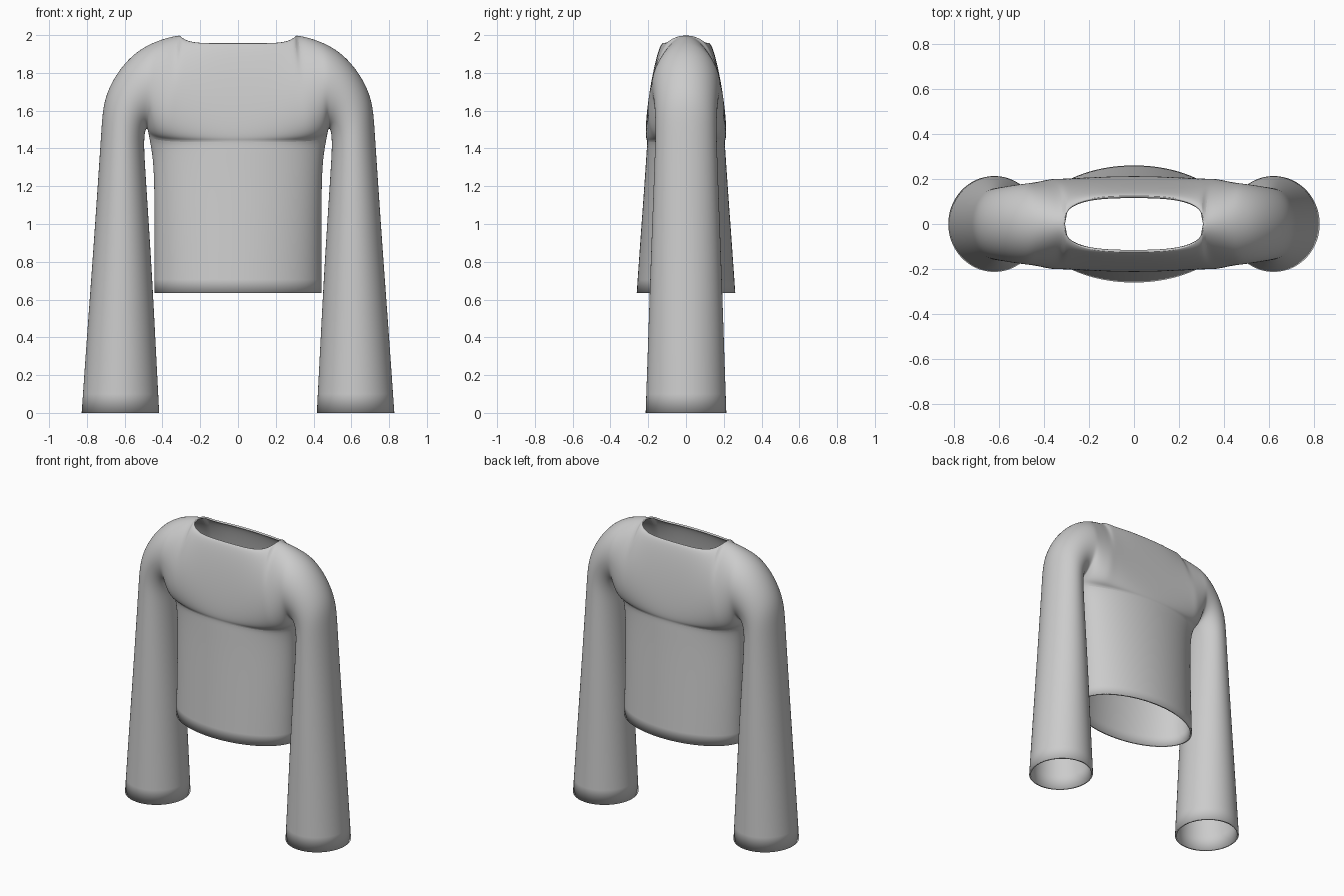
import bpy, bmesh
from math import sin, cos, pi

cube = bpy.data.objects.get("Cube")
if cube:
    bpy.data.objects.remove(cube)

COLS, NECK_COLS, ROWS = 10, 6, 12


def mix(a, b, t):
    return a + (b - a) * t


def top_edge(u):
    """Neckline from centre to side, then the shoulder ridge out to the sleeve."""
    n = NECK_COLS / COLS
    if u <= n:
        a = u / n * pi / 2
        x = 0.312 * sin(a) ** 0.7
        return x, 0.125 * max(cos(a), 0) ** 0.7, 1.957 + 0.043 * (x / 0.312) ** 8
    t = (u - n) / (1 - n)
    return mix(0.312, 0.47, t), 0.0, 2.0 - 0.048 * t ** 1.5


def body_ring(u, half_width, depth, z):
    return half_width * sin(u * pi / 2), depth * max(cos(u * pi / 2), 0), z


def yoke_point(u, v):
    """Upper body between the neckline and the chest line."""
    top = top_edge(u)
    low = body_ring(u, 0.478, 0.205, 1.44 + 0.06 * u ** 4)
    c = (1 - cos(pi * v)) / 2
    x, y, z = (mix(a, b, c) for a, b in zip(top, low))
    bulge = mix(0.193, 0.183, u * u) - (top[1] + low[1]) / 2
    return x, -(y + bulge * sin(pi * v)), z


# Torso rings below the chest: half width, depth, height
torso = [(0.458, 0.209, 1.39), (0.449, 0.214, 1.31), (0.444, 0.223, 1.18),
         (0.443, 0.242, 0.92), (0.445, 0.262, 0.635)]
# Sleeve rings: outer x, outer z, inner x, inner z, depth
sleeve = [(0.53, 1.918, 0.482, 1.503, 0.179), (0.59, 1.864, 0.487, 1.5, 0.174),
          (0.645, 1.793, 0.492, 1.485, 0.169), (0.69, 1.71, 0.495, 1.455, 0.165),
          (0.716, 1.62, 0.496, 1.41, 0.163), (0.725, 1.49, 0.493, 1.34, 0.165),
          (0.738, 1.29, 0.484, 1.2, 0.171), (0.772, 0.8, 0.456, 0.78, 0.189),
          (0.802, 0.4, 0.436, 0.4, 0.202), (0.83, 0, 0.415, 0, 0.216)]

bm = bmesh.new()
grid = {}

# Upper body
for j in range(COLS + 1):
    for i in range(ROWS + 1):
        grid[i, j] = bm.verts.new(yoke_point(j / COLS, i / ROWS))
    # Torso down to the hem
    for k, ring in enumerate(torso):
        x, y, z = body_ring(j / COLS, *ring)
        grid[ROWS + 1 + k, j] = bm.verts.new((x, -y, z))

# Sleeve, fanning round the armpit and down to the cuff
for k, (ox, oz, ix, iz, depth) in enumerate(sleeve):
    for i in range(ROWS + 1):
        a = pi * i / ROWS
        c = (1 - cos(a)) / 2
        grid[i, COLS + 1 + k] = bm.verts.new((mix(ox, ix, c), -depth * sin(a), mix(oz, iz, c)))

for i, j in list(grid):
    corners = [(i, j), (i + 1, j), (i + 1, j + 1), (i, j + 1)]
    if all(p in grid for p in corners):
        bm.faces.new([grid[p] for p in corners])

mesh = bpy.data.meshes.new("sweater")
bm.to_mesh(mesh)
bm.free()
sweater = bpy.data.objects.new("sweater", mesh)
bpy.context.collection.objects.link(sweater)

# Grey cloth
cloth = bpy.data.materials.new("grey_cloth")
cloth.use_nodes = True
colour = (0.6, 0.6, 0.6, 1)
cloth.diffuse_color = colour
cloth.node_tree.nodes["Principled BSDF"].inputs["Base Color"].default_value = colour
mesh.materials.append(cloth)

# Quarter to whole, rounded, with cloth thickness
mirror = sweater.modifiers.new("mirror", 'MIRROR')
mirror.use_axis = (True, True, False)
mirror.merge_threshold = 0.0005
smooth = sweater.modifiers.new("smooth", 'SUBSURF')
smooth.levels = smooth.render_levels = 2
shell = sweater.modifiers.new("thickness", 'SOLIDIFY')
shell.thickness = 0.012
shell.offset = -1

bpy.context.view_layer.objects.active = sweater
sweater.select_set(True)
bpy.ops.object.shade_smooth_by_angle(angle=0.7)
